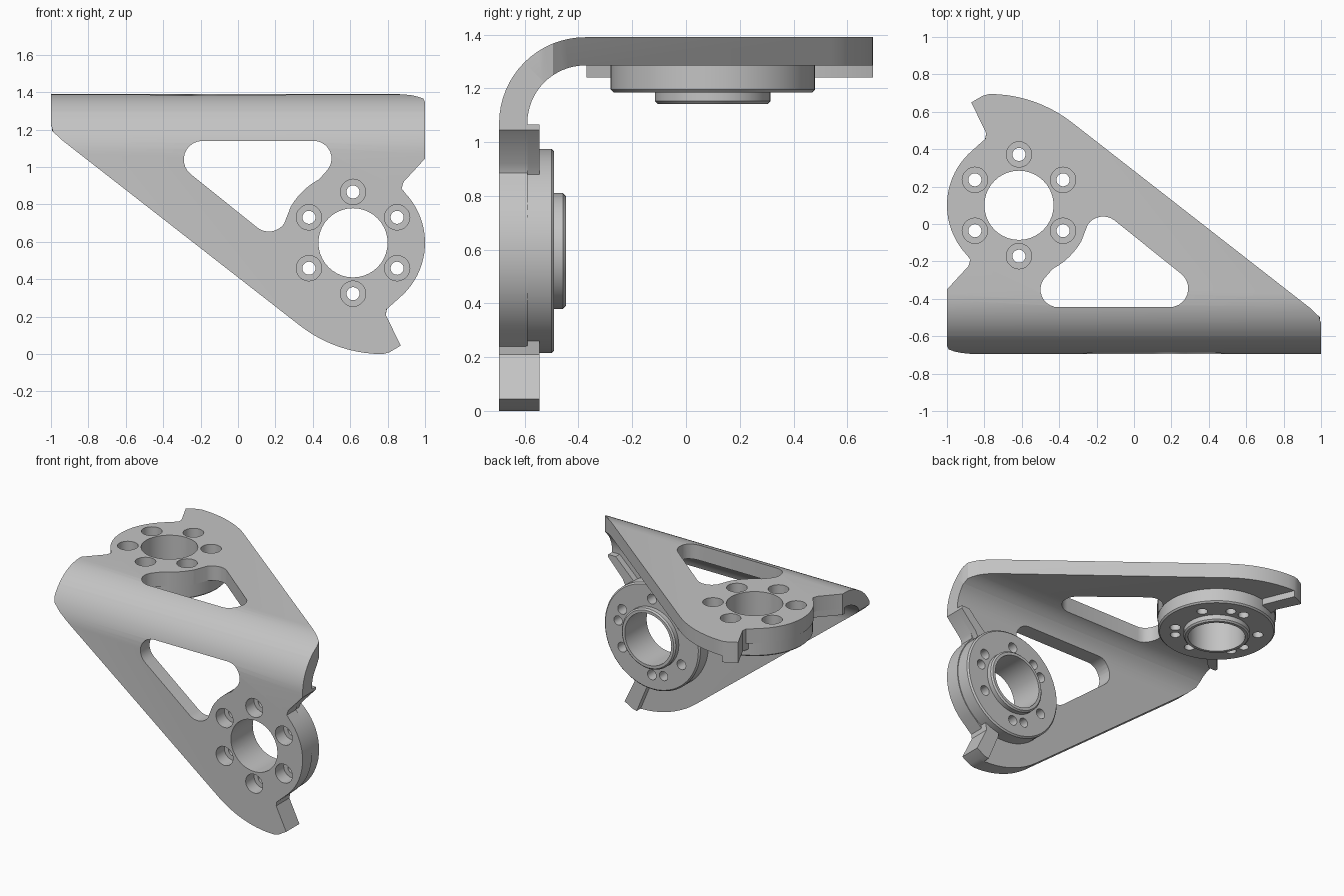
import bpy, bmesh
from math import sin, cos, radians
from mathutils import Matrix, Vector

cube = bpy.data.objects.get("Cube")
if cube:
    bpy.data.objects.remove(cube, do_unlink=True)

grey = bpy.data.materials.new("satin grey metal")
grey.use_nodes = True
colour = (0.55, 0.55, 0.55, 1)
grey.diffuse_color = colour
grey.node_tree.nodes["Principled BSDF"].inputs["Base Color"].default_value = colour

FACE, TOP = -0.695, 1.39          # outer planes of the two flanges
HUB = (0.615, 0.595)              # hub centre on the front flange
THICK, BEND = 0.105, 0.32         # sheet thickness, outer bend radius
BORE = 0.185

# Half turn that carries the front flange onto the top flange
TURN = (Matrix.Translation((0, FACE, TOP))
        @ Matrix(((-1, 0, 0, 0), (0, 0, -1, 0), (0, -1, 0, 0), (0, 0, 0, 1)))
        @ Matrix.Translation((0, -FACE, -TOP)))


def arc(c, r, a0, a1, n):
    angles = [radians(a0 + (a1 - a0) * i / n) for i in range(n + 1)]
    return [(c[0] + r * cos(a), c[1] + r * sin(a)) for a in angles]


def circle(c, r, n=32):
    return arc(c, r, 0, 360, n)[:-1]


def ring(r, angles, size):
    return [circle(arc(HUB, r, a, a, 1)[0], size, 20) for a in angles]


def front(p, t):
    return Vector((p[0], FACE + t, p[1]))


def sideways(p, t):
    return Vector((t, p[0], p[1]))


def prism(loops, t0, t1, place=front, rim=0):
    """Extrude an outline with holes; optionally chamfer the outer rim at t1."""
    bm = bmesh.new()
    for loop in loops:
        vs = [bm.verts.new(place(p, t0)) for p in loop]
        for a, b in zip(vs, vs[1:] + vs[:1]):
            bm.edges.new((a, b))
    bmesh.ops.triangle_fill(bm, use_beauty=True, use_dissolve=False, edges=bm.edges[:])
    out = bmesh.ops.extrude_face_region(bm, geom=bm.faces[:], use_keep_orig=True)
    moved = [g for g in out["geom"] if isinstance(g, bmesh.types.BMVert)]
    bmesh.ops.translate(bm, verts=moved, vec=place((0, 0), t1) - place((0, 0), t0))
    bmesh.ops.recalc_face_normals(bm, faces=bm.faces[:])
    if rim:
        axis, far = front(HUB, t1), set(moved)
        edges = [e for e in bm.edges if all(
            v in far and (v.co - axis).length > rim - 0.001 for v in e.verts)]
        bmesh.ops.bevel(bm, geom=edges, offset=0.01, segments=1, affect='EDGES')
    return bm


def finish(name, bm):
    mesh = bpy.data.meshes.new(name)
    bm.to_mesh(mesh)
    bm.free()
    mesh.materials.append(grey)
    ob = bpy.data.objects.new(name, mesh)
    bpy.context.collection.objects.link(ob)
    bpy.ops.object.select_all(action='DESELECT')
    ob.select_set(True)
    bpy.context.view_layer.objects.active = ob
    bpy.ops.object.shade_smooth_by_angle(angle=radians(30))
    return ob


def pair(name, bm):
    """Place a part on the front flange and its turned copy on the top flange."""
    copy = bm.copy()
    bmesh.ops.transform(copy, matrix=TURN, verts=copy.verts[:])
    finish("front_" + name, bm)
    finish("top_" + name, copy)


# Flange outline: diagonal edge, rounded foot, two notches around the hub
outline = [(-1, 1.45), (-1, 1.23), (-0.99, 1.19), (-0.94, 1.143)]
outline += arc((0.774, 0.72), 0.72, 232, 270, 10)
outline += [(0.81, 0.01), (0.87, 0.045), (0.79, 0.21), (0.795, 0.24), (0.82, 0.262)]
outline += arc(HUB, 0.385, -50, 43, 20)
outline += [(0.875, 0.885), (0.885, 0.92), (1, 1.045), (1, 1.45)]

# Lightening window with rounded corners, hollowed around the hub
window = arc((-0.19, 1.04), 0.1, 90, 232, 10)
window += arc((0.165, 0.755), 0.1, 232, 325, 8)
window += arc(HUB, 0.385, 150, 118, 6)
window += arc((0.405, 1.045), 0.095, -45, 90, 10)

bolts = range(30, 390, 60)
pins = range(10, 370, 120)
bore = circle(HUB, BORE, 40)

# Half of the bent sheet: straight leg plus half the bend, cut to the outline
centre = (FACE + BEND, TOP - BEND)
section = [(FACE, -0.1)] + arc(centre, BEND, 180, 135, 8)
section += arc(centre, BEND - THICK, 135, 180, 8) + [(FACE + THICK, -0.1)]
leg = finish("bent_sheet_half", prism([section], -1.1, 1.1, sideways))
cutter = finish("outline_cutter", prism(
    [outline, window, bore] + ring(0.272, bolts, 0.068), -0.1, 0.5))
cutter.hide_render = True
cut = leg.modifiers.new("cut", 'BOOLEAN')
cut.operation, cut.solver, cut.object = 'INTERSECT', 'EXACT', cutter
bpy.context.view_layer.update()
cut_leg = leg.evaluated_get(bpy.context.evaluated_depsgraph_get())

# Open the seam in the middle of the bend, turn a copy and weld both halves
bm = bmesh.new()
bm.from_mesh(cut_leg.to_mesh())
cut_leg.to_mesh_clear()
for ob in (leg, cutter):
    bpy.data.objects.remove(ob, do_unlink=True)
bm.normal_update()
diagonal = Vector((0, 1, 1)).normalized()
seam = [f for f in bm.faces if abs(f.normal.dot(diagonal)) > 0.999
        and f.calc_center_median().z > TOP - BEND]
bmesh.ops.delete(bm, geom=seam, context='FACES')
half = bpy.data.meshes.new("half")
bm.to_mesh(half)
half.transform(TURN)
bm.from_mesh(half)
bpy.data.meshes.remove(half)
bmesh.ops.remove_doubles(bm, verts=bm.verts[:], dist=0.0005)
bmesh.ops.recalc_face_normals(bm, faces=bm.faces[:])
finish("bent_sheet", bm)

# Hub: floor under the bolt heads, drilled disc, raised collar
disc = circle(HUB, 0.38, 64)
through = ring(0.272, bolts, 0.035)
pair("hub_floor", prism([disc, bore] + through, 0.095, 0.125))
pair("hub_disc", prism([disc, bore] + through + ring(0.272, pins, 0.033),
                       0.125, 0.205, rim=0.38))
pair("hub_collar", prism([circle(HUB, 0.215, 40), bore], 0.2, 0.248, rim=0.215))

# Ribs along the notch edges
lower = [(0.87, 0.045), (0.81, 0.01), (0.774, 0), (0.69, 0.2), (0.69, 0.26),
         (0.8, 0.26), (0.79, 0.21)]
upper = [(0.86, 0.87), (0.885, 0.92), (1, 1.045), (1, 1.065), (0.94, 1.065),
         (0.79, 0.92)]
pair("lower_rib", prism([lower], 0.1, 0.15))
pair("upper_rib", prism([upper], 0.1, 0.15))
